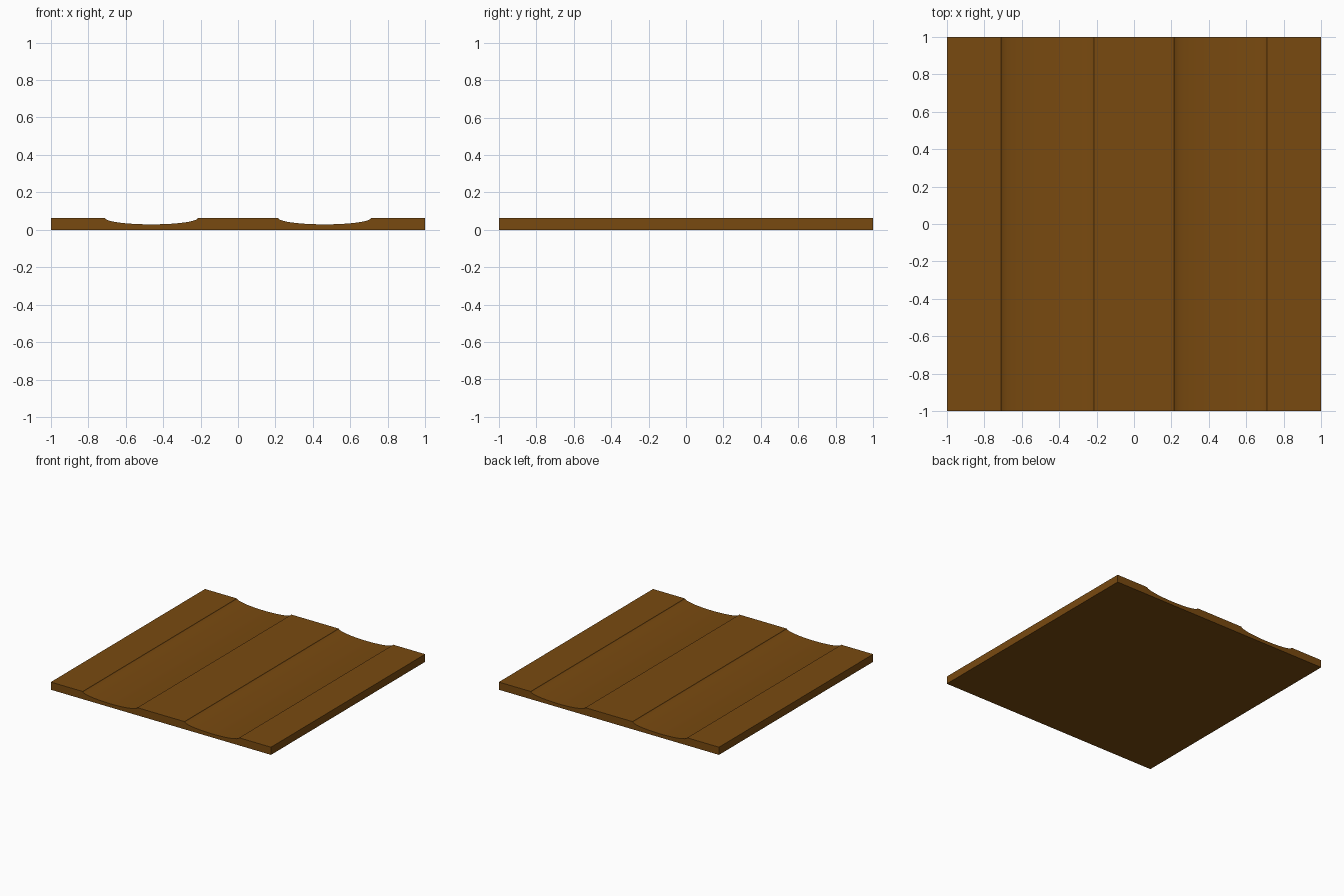
import bpy
import bmesh
import math

cube = bpy.data.objects.get("Cube")
if cube:
    bpy.data.objects.remove(cube, do_unlink=True)

HALF = 1.0
TOP = 0.063
GROOVE_X = 0.4625     # distance of each groove from the middle
GROOVE_R = 0.248      # half width of a groove
GROOVE_DEPTH = 0.034
STEPS = 20

# Brown wood
wood = bpy.data.materials.new("brown_wood")
wood.use_nodes = True
colour = (0.19, 0.068, 0.005, 1)
wood.diffuse_color = colour
wood.node_tree.nodes["Principled BSDF"].inputs["Base Color"].default_value = colour


def groove(centre):
    """Half-ellipse hollow, running from left to right."""
    angles = [math.pi * i / STEPS for i in range(STEPS + 1)]
    return [(centre - GROOVE_R * math.cos(a), TOP - GROOVE_DEPTH * math.sin(a))
            for a in angles]


# Cross-section of the board: top edge with two grooves, then the flat base
top_edge = [(-HALF, TOP), *groove(-GROOVE_X), *groove(GROOVE_X), (HALF, TOP)]
base_edge = [(x, 0) for x, z in reversed(top_edge)]

# Extrude the cross-section from front to back
bm = bmesh.new()
section = bm.faces.new([bm.verts.new((x, -HALF, z)) for x, z in top_edge + base_edge])
extruded = bmesh.ops.extrude_face_region(bm, geom=[section], use_keep_orig=True)
moved = [v for v in extruded["geom"] if isinstance(v, bmesh.types.BMVert)]
bmesh.ops.translate(bm, verts=moved, vec=(0, 2 * HALF, 0))
bmesh.ops.recalc_face_normals(bm, faces=bm.faces)

mesh = bpy.data.meshes.new("grooved_board")
bm.to_mesh(mesh)
bm.free()
mesh.materials.append(wood)
board = bpy.data.objects.new("grooved_board", mesh)
bpy.context.collection.objects.link(board)

# Smooth hollows with crisp rims
bpy.ops.object.select_all(action="DESELECT")
board.select_set(True)
bpy.context.view_layer.objects.active = board
bpy.ops.object.shade_smooth_by_angle(angle=math.radians(30))
